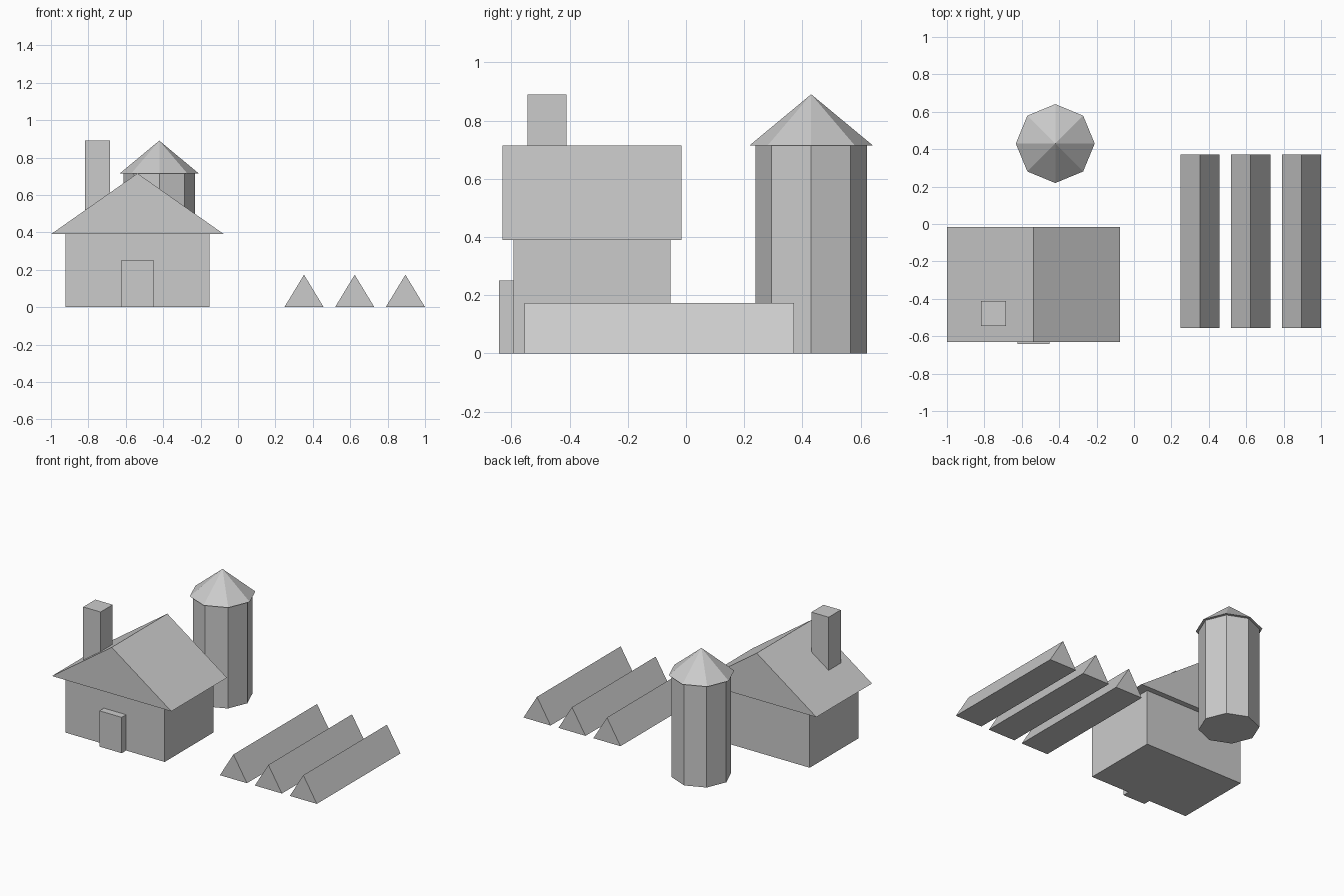
import bpy, bmesh
from mathutils import Vector

if "Cube" in bpy.data.objects:
    bpy.data.objects.remove(bpy.data.objects["Cube"])


def finish(name, bm):
    bmesh.ops.recalc_face_normals(bm, faces=bm.faces)
    mesh = bpy.data.meshes.new(name)
    bm.to_mesh(mesh)
    bm.free()
    obj = bpy.data.objects.new(name, mesh)
    bpy.context.collection.objects.link(obj)
    return obj


def box(name, x, y, z):
    """Box from (min, max) pairs."""
    bm = bmesh.new()
    bmesh.ops.create_cube(bm, size=1)
    for v in bm.verts:
        v.co = [(a + b) / 2 + c * (b - a) for (a, b), c in zip((x, y, z), v.co)]
    return finish(name, bm)


def gable(name, cx, half, y, z):
    """Triangular prism running along y."""
    bm = bmesh.new()
    tri = [bm.verts.new(p) for p in
           ((cx - half, y[0], z[0]), (cx + half, y[0], z[0]), (cx, y[0], z[1]))]
    face = bm.faces.new(tri)
    new = bmesh.ops.extrude_face_region(bm, geom=[face], use_keep_orig=True)["geom"]
    verts = [g for g in new if isinstance(g, bmesh.types.BMVert)]
    bmesh.ops.translate(bm, verts=verts, vec=(0, y[1] - y[0], 0))
    return finish(name, bm)


def octagon(name, centre, r_low, r_high, z):
    """Eight-sided column or cone with corners on the axes."""
    bm = bmesh.new()
    bmesh.ops.create_cone(bm, cap_ends=True, segments=8, radius1=r_low,
                          radius2=r_high, depth=z[1] - z[0])
    bmesh.ops.remove_doubles(bm, verts=bm.verts, dist=1e-5)
    bmesh.ops.translate(bm, verts=bm.verts,
                        vec=Vector((*centre, (z[0] + z[1]) / 2)))
    return finish(name, bm)


# Farmhouse
HOUSE_X, EAVES, RIDGE = -0.5375, 0.39, 0.715
box("house_walls", (-0.922, -0.153), (-0.593, -0.053), (0, EAVES))
gable("house_roof", HOUSE_X, 0.4625, (-0.631, -0.015), (EAVES, RIDGE))
box("door", (-0.624, -0.452), (-0.642, -0.575), (0, 0.251))
box("chimney", (-0.818, -0.684), (-0.545, -0.411), (0.48, 0.89))

# Silo
SILO = (-0.421, 0.43)
octagon("silo_body", SILO, 0.192, 0.192, (0, RIDGE))
octagon("silo_roof", SILO, 0.211, 0, (RIDGE, 0.89))

# Crop ridges
for i in range(3):
    gable(f"crop_ridge_{i + 1}", 0.353 + i * 0.271, 0.105, (-0.555, 0.371), (0, 0.173))
